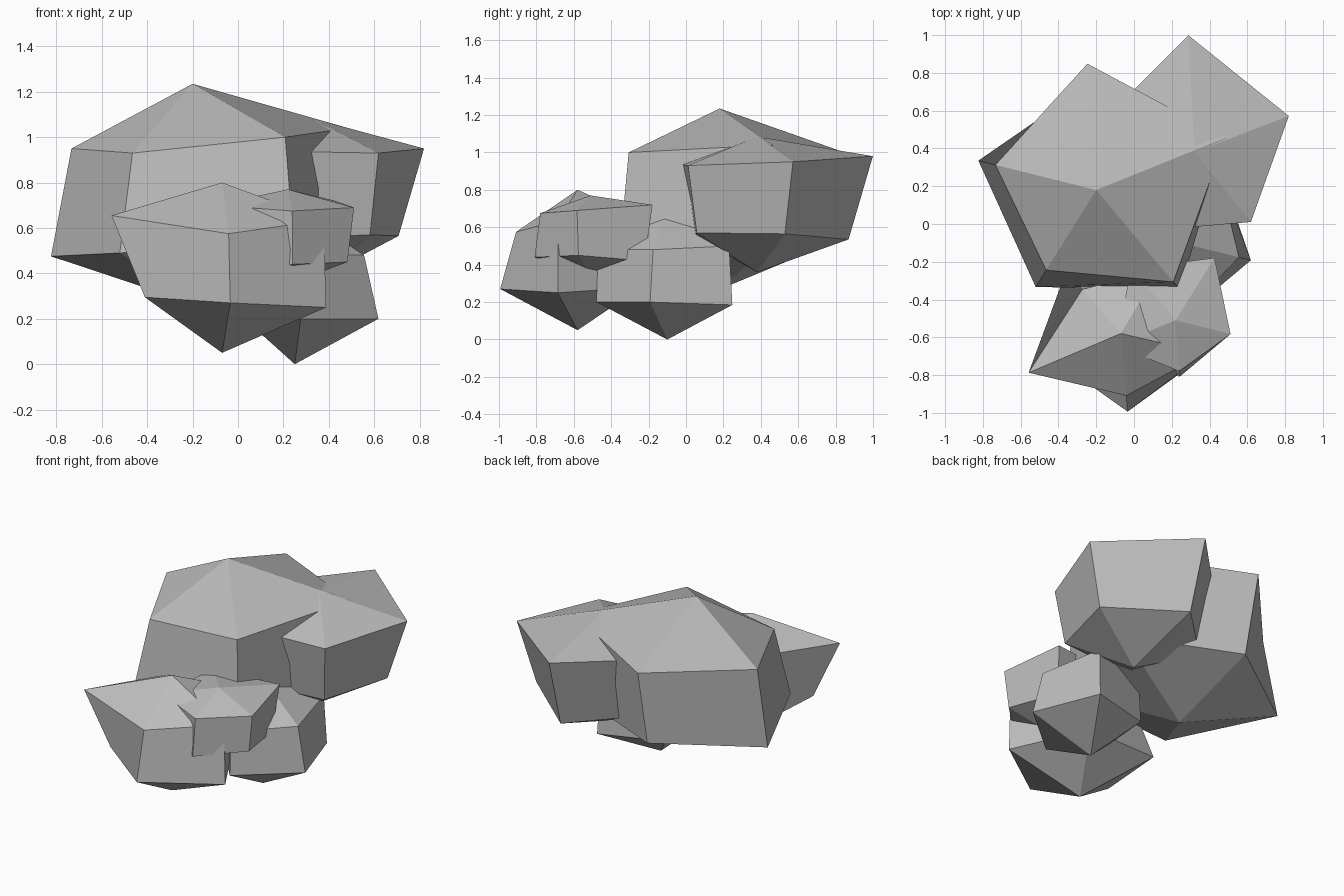
import bpy, bmesh, math

if "Cube" in bpy.data.objects:
    bpy.data.objects.remove(bpy.data.objects["Cube"])

stone = bpy.data.materials.new("grey_stone")
stone.diffuse_color = (0.5, 0.5, 0.5, 1)
stone.use_nodes = True
stone.node_tree.nodes["Principled BSDF"].inputs["Base Color"].default_value = stone.diffuse_color


def make_rock(name, centre, turn, poles, upper, lower):
    """Five-sided rock: two rings of (radius, height) closed by a top and a bottom point."""
    cx, cy = centre
    bm = bmesh.new()

    def ring(points):
        verts = []
        for k, (r, z) in enumerate(points):
            a = math.radians(turn + 72 * k)
            verts.append(bm.verts.new((cx + r * math.cos(a), cy + r * math.sin(a), z)))
        return verts

    up, low = ring(upper), ring(lower)
    top = bm.verts.new((cx, cy, poles[0]))
    bottom = bm.verts.new((cx, cy, poles[1]))
    for i in range(5):
        j = (i + 1) % 5
        bm.faces.new((up[i], up[j], top))
        bm.faces.new((low[i], low[j], up[j], up[i]))
        bm.faces.new((low[j], low[i], bottom))
    bmesh.ops.recalc_face_normals(bm, faces=bm.faces)
    mesh = bpy.data.meshes.new(name)
    bm.to_mesh(mesh)
    bm.free()
    mesh.materials.append(stone)
    bpy.context.collection.objects.link(bpy.data.objects.new(name, mesh))


# Two large rocks at the back
make_rock("large_rock", (-0.2, 0.18), 22, (1.235, 0.268),
          [(0.74, 1.04), (0.67, 1.0), (0.55, 0.95), (0.5, 0.93), (0.635, 1.0)],
          [(0.70, 0.5), (0.56, 0.5), (0.643, 0.475), (0.605, 0.49), (0.69, 0.55)])
make_rock("back_right_rock", (0.32, 0.38), 21, (1.085, 0.36),
          [(0.535, 0.95), (0.62, 0.98), (0.53, 0.95), (0.5, 0.94), (0.475, 0.93)],
          [(0.415, 0.565), (0.49, 0.535), (0.43, 0.55), (0.4, 0.55), (0.415, 0.57)])

# Three smaller rocks at the front
make_rock("front_rock", (-0.07, -0.58), 59, (0.8, 0.05),
          [(0.4, 0.65), (0.31, 0.66), (0.53, 0.655), (0.33, 0.575), (0.46, 0.635)],
          [(0.4, 0.28), (0.44, 0.28), (0.37, 0.295), (0.415, 0.27), (0.47, 0.25)])
make_rock("base_rock", (0.25, -0.1), 58, (0.685, 0.0),
          [(0.39, 0.5), (0.29, 0.47), (0.3, 0.48), (0.37, 0.48), (0.315, 0.48)],
          [(0.41, 0.185), (0.3, 0.2), (0.24, 0.2), (0.38, 0.2), (0.38, 0.2)])
make_rock("small_rock", (0.22, -0.51), 58, (0.77, 0.35),
          [(0.39, 0.72), (0.36, 0.72), (0.35, 0.7), (0.27, 0.675), (0.3, 0.69)],
          [(0.34, 0.42), (0.28, 0.43), (0.28, 0.43), (0.3, 0.44), (0.27, 0.45)])
